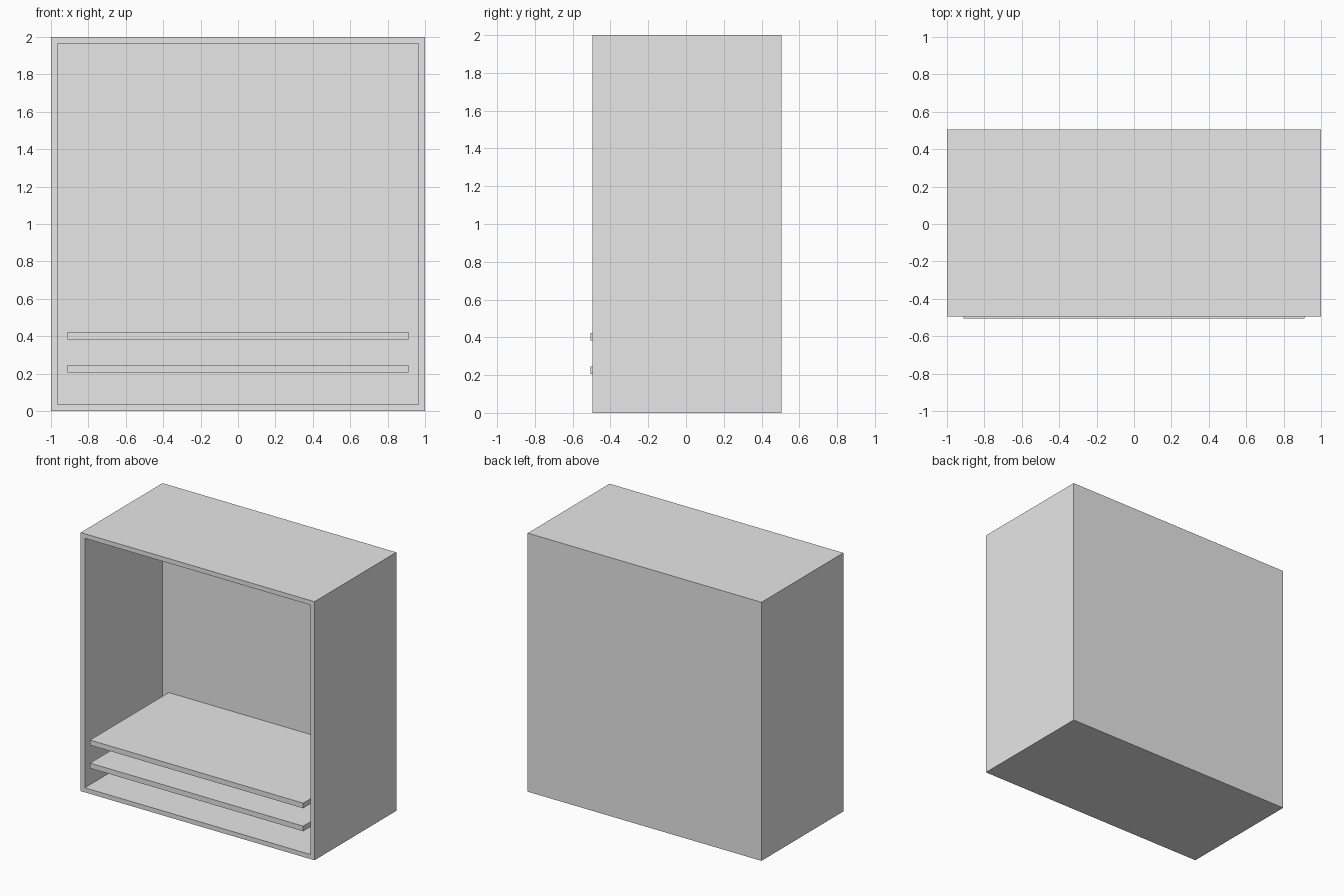
import bpy
import bmesh
from mathutils import Vector

if "Cube" in bpy.data.objects:
    bpy.data.objects.remove(bpy.data.objects["Cube"])

# overall dimensions
BACK, FRONT, SHELF_FRONT = 0.506, -0.494, -0.506
WALL = 0.05

grey = bpy.data.materials.new("light_grey")
grey.diffuse_color = (0.8, 0.8, 0.8, 1)
grey.use_nodes = True
grey.node_tree.nodes["Principled BSDF"].inputs["Base Color"].default_value = grey.diffuse_color


def box_mesh(lo, hi):
    """Box between two opposite corners."""
    lo, hi = Vector(lo), Vector(hi)
    bm = bmesh.new()
    bmesh.ops.create_cube(bm, size=1)
    bmesh.ops.scale(bm, vec=hi - lo, verts=bm.verts)
    bmesh.ops.translate(bm, vec=(lo + hi) / 2, verts=bm.verts)
    return bm


def add_object(name, bm):
    mesh = bpy.data.meshes.new(name)
    bm.to_mesh(mesh)
    bm.free()
    mesh.materials.append(grey)
    obj = bpy.data.objects.new(name, mesh)
    bpy.context.collection.objects.link(obj)
    return obj


# cabinet: box with its front face inset and pushed back into a cavity
bm = box_mesh((-1, FRONT, 0), (1, BACK, 2))
bm.normal_update()
front = min(bm.faces, key=lambda f: f.calc_center_median().y)
bmesh.ops.inset_region(bm, faces=[front], thickness=WALL)
cavity = bmesh.ops.extrude_discrete_faces(bm, faces=[front])["faces"][0]
bmesh.ops.translate(bm, vec=(0, BACK - WALL - FRONT, 0), verts=cavity.verts)
bmesh.ops.recalc_face_normals(bm, faces=bm.faces)
add_object("cabinet", bm)

# two thin shelves, slightly proud of the front rim
for name, z in (("lower_shelf", 0.205), ("upper_shelf", 0.383)):
    add_object(name, box_mesh((-0.912, SHELF_FRONT, z),
                              (0.912, BACK - WALL, z + 0.04)))
